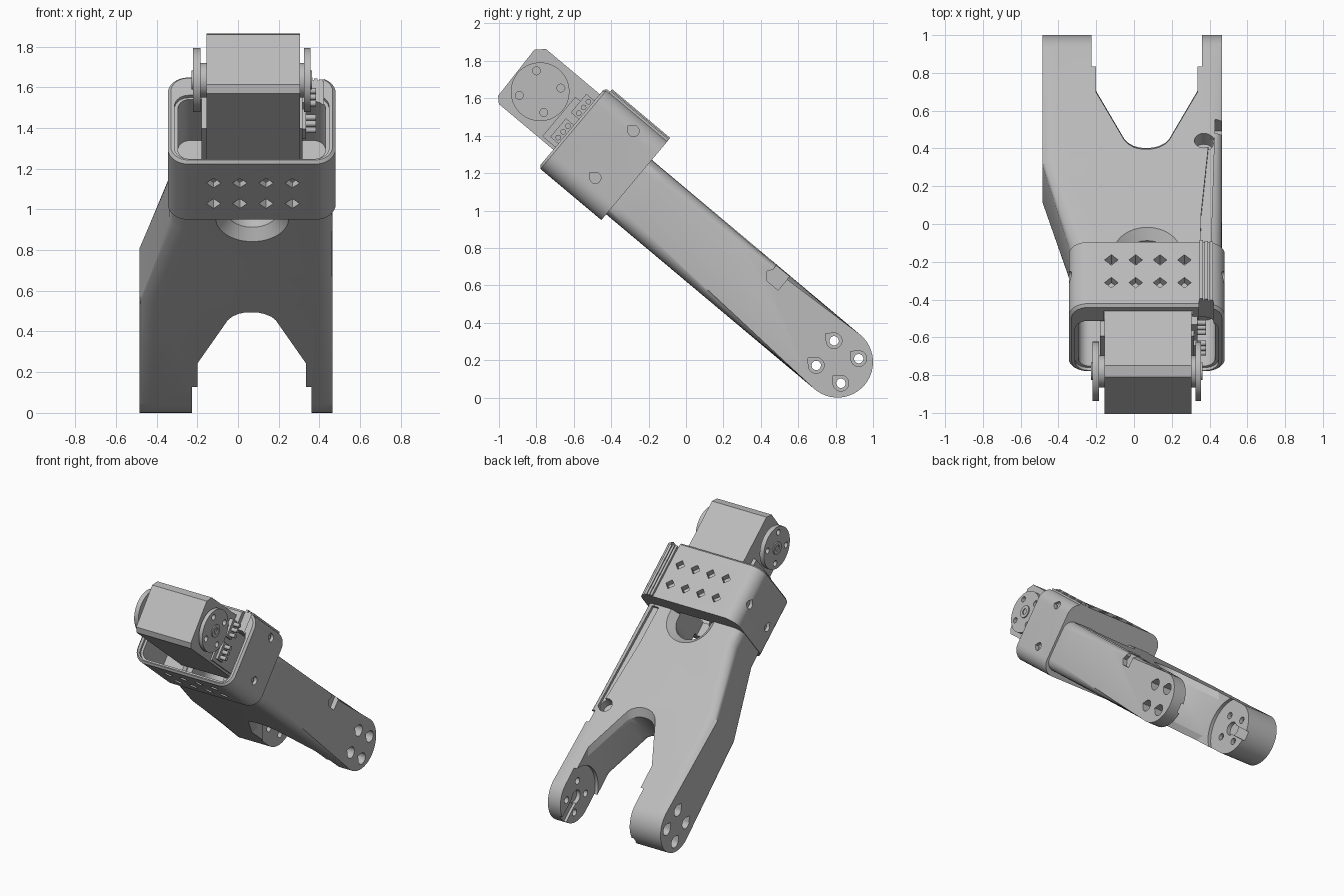
import bpy, bmesh, math

if "Cube" in bpy.data.objects:
    bpy.data.objects.remove(bpy.data.objects["Cube"])

grey = bpy.data.materials.new("grey plastic")
grey.use_nodes = True
grey.diffuse_color = (0.5, 0.5, 0.5, 1)
grey.node_tree.nodes["Principled BSDF"].inputs["Base Color"].default_value = (0.5, 0.5, 0.5, 1)

# Part space: x across, u along the arm from fork pivot to motor, w through its thickness
TO_XYZ = {"x": lambda p, t: (t, -p[0], p[1]),
          "u": lambda p, t: (p[0], -t, p[1]),
          "w": lambda p, t: (p[0], -p[1], t)}


def finish(name, bm):
    bmesh.ops.recalc_face_normals(bm, faces=bm.faces)
    mesh = bpy.data.meshes.new(name)
    bm.to_mesh(mesh)
    bm.free()
    mesh.materials.append(grey)
    obj = bpy.data.objects.new(name, mesh)
    bpy.context.collection.objects.link(obj)
    obj.location = (0, 0.81, 0.19)
    obj.rotation_euler = (math.radians(-40), 0, 0)
    return obj


def loft(axis, layers):
    """Closed solid through (outline, position) layers."""
    bm = bmesh.new()
    rings = [[bm.verts.new(TO_XYZ[axis](p, t)) for p in pts] for pts, t in layers]
    n = len(rings[0])
    for a, b in zip(rings, rings[1:]):
        for i in range(n):
            bm.faces.new((a[i], a[(i + 1) % n], b[(i + 1) % n], b[i]))
    bm.faces.new(rings[0])
    bm.faces.new(rings[-1][::-1])
    return bm


def prism(name, axis, pts, a, b):
    return finish(name, loft(axis, [(pts, a), (pts, b)]))


def arc(cx, cy, r, start, end, n):
    angles = [math.radians(start + (end - start) * i / n) for i in range(n + 1)]
    return [(cx + r * math.cos(a), cy + r * math.sin(a)) for a in angles]


def circle(cx, cy, r, n=32):
    return arc(cx, cy, r, 0, 360, n)[:-1]


def teardrop(cx, cy, r):
    return arc(cx, cy, r, 45, 315, 20) + [(cx + r * 1.41, cy)]


def rect(a, b, c, d):
    return [(a, c), (b, c), (b, d), (a, d)]


def rounded(a, b, c, d, r):
    return (arc(b - r, d - r, r, 0, 90, 8) + arc(a + r, d - r, r, 90, 180, 8)
            + arc(a + r, c + r, r, 180, 270, 8) + arc(b - r, c + r, r, 270, 360, 8))


def cut(target, cutter):
    cutter.hide_render = True
    mod = target.modifiers.new("cut", "BOOLEAN")
    mod.operation, mod.solver, mod.object = "DIFFERENCE", "EXACT", cutter
    bpy.context.view_layer.objects.active = target
    bpy.ops.object.modifier_apply(modifier=mod.name)
    bpy.data.objects.remove(cutter)


def cut_prism(target, *args):
    cut(target, prism("cutter", *args))


def flared(outline, half=0.19, r=0.05):
    """Cutter through the thickness whose rims open out into fillets."""
    side = [(half + 0.05, r)]
    for i in range(6):
        a = math.radians(18 * i)
        side.append((half - r * math.sin(a), r - r * math.sin(a) if i == 0 else r * (1 - math.cos(math.pi / 2 - a))))
    layers = [(outline(f), -w) for w, f in side] + [(outline(f), w) for w, f in reversed(side)]
    return finish("cutter", loft("w", layers))


# Forked arm: rounded bar, pulled in on the right towards the clamp
stadium = arc(0, 0, 0.19, 90, 270, 24) + [(1.54, -0.19), (1.54, 0.19)]
bm = loft("x", [(stadium, -0.485), (stadium, 0.465)])
rims = [e for e in bm.edges if abs(e.verts[0].co.x - e.verts[1].co.x) < 0.001]
bmesh.ops.bevel(bm, geom=rims, offset=0.075, segments=6, profile=0.5, affect="EDGES")
for u in (0.78, 1.34):
    bmesh.ops.bisect_plane(bm, geom=bm.verts[:] + bm.edges[:] + bm.faces[:],
                           plane_co=(0, -u, 0), plane_no=(0, 1, 0))
for v in bm.verts:
    if v.co.x < 0:
        v.co.x += 0.145 * min(max((-v.co.y - 0.78) / 0.56, 0), 1)
arm = finish("forked_arm", bm)


def fork_gap(f):
    half = [(-0.2, -0.3), (-0.2, 0.257), (-0.05, 0.59), (-0.03, 0.615), (0, 0.637), (0.03, 0.647)]
    other = [(0.1, 0.647), (0.13, 0.637), (0.165, 0.615), (0.185, 0.59), (0.335, 0.257), (0.335, -0.3)]
    return [(x, u + (f if u > 0 else 0)) for x, u in half + [(0.065, 0.65)] + other]


def wrist_slot(f):
    r = 0.13 + f
    return arc(0.07, 1.42, r, 180, 360, 24) + [(0.07 + r, 1.7), (0.07 - r, 1.7)]


cut(arm, flared(fork_gap))
cut(arm, flared(wrist_slot))

# Seats for the round joint plates, bolt holes and counterbores in both fork tips
for inner, seat, outer in ((-0.2, -0.225, -0.5), (0.335, 0.36, 0.48)):
    out = 1 if outer > 0 else -1
    cut_prism(arm, "x", circle(0, 0, 0.23, 48), inner - out * 0.05, seat)
    cut_prism(arm, "x", circle(0, 0, 0.05), inner - out * 0.05, seat + out * 0.03)
    cut_prism(arm, "x", rect(-0.3, 0, -0.035, 0.035), inner - out * 0.04, seat + out * 0.02)
    for k in range(4):
        a = math.radians(45 + 90 * k - 4)
        cu, cw = 0.115 * math.cos(a), 0.115 * math.sin(a)
        cut_prism(arm, "x", circle(cu, cw, 0.025, 20), inner - out * 0.03, outer)
        cut_prism(arm, "x", teardrop(cu, cw, 0.042), seat + out * 0.03, outer)

# Cable channel on the left leg with its exit hole and side notch
cut_prism(arm, "w", [(0.4, 0.6), (0.425, 0.62), (0.405, 1.44), (0.35, 1.44), (0.355, 1.15)], 0.165, 0.3)
cut_prism(arm, "w", circle(0.37, 0.64, 0.05), 0.1, 0.3)
cut_prism(arm, "x", [(0.49, 0.09), (0.57, 0.09), (0.6, 0.13), (0.58, 0.16), (0.6, 0.25), (0.49, 0.25)], 0.43, 0.5)

# Clamp sleeve around the motor
box = rounded(-0.345, 0.48, -0.23, 0.325, 0.1)
small = rounded(-0.33, 0.465, -0.215, 0.31, 0.085)
sleeve = finish("motor_sleeve", loft("u", [(box, 1.455), (box, 1.88), (small, 1.894)]))
cut_prism(sleeve, "u", rounded(-0.295, 0.43, -0.195, 0.19, 0.06), 1.56, 2.0)
cut_prism(sleeve, "u", rounded(-0.312, 0.447, -0.208, 0.2, 0.07), 1.875, 2.0)
cut_prism(sleeve, "w", wrist_slot(0), -0.17, 0.17)
cut_prism(sleeve, "u", rect(-0.16, 0.31, 0.1, 0.281), 1.57, 2.0)
cut_prism(sleeve, "u", rect(0.345, 0.42, 0.15, 0.4), 1.86, 2.0)
for u in (1.578, 1.735):
    for i in range(4):
        cut_prism(sleeve, "w", circle(-0.12 + 0.129 * i, u, 0.036, 4), -0.4, 0.4)

# Side screws of the sleeve
for u, w in ((1.629, 0.245), (1.625, -0.078)):
    for face, depth in ((0.5, 0.455), (-0.365, -0.32)):
        cut_prism(sleeve, "x", teardrop(u, w, 0.03), depth, face)
        prism("sleeve_screw", "x", circle(u, w, 0.016, 20), depth * 0.97, depth * 1.015)

# Cable ribs on top of the sleeve
for i in range(3):
    x = 0.347 + 0.026 * i
    prism("sleeve_rib", "u", rect(x, x + 0.018, 0.28, 0.343 - 0.006 * i), 1.456, 1.86)

# Motor body with chamfered front edges, and its wider middle shell
motor = [(1.57, -0.107), (2.274, -0.107), (2.305, -0.076), (2.315, 0.237), (2.27, 0.28), (1.57, 0.28)]
prism("motor_body", "x", motor, -0.155, 0.305)
prism("motor_shell", "x", rect(1.57, 1.985, -0.09, 0.185), -0.18, 0.318)

# Round output plates on both sides of the motor, with four bolt holes
for a, b, near, cap in ((-0.22, -0.185, -0.15, -0.228), (0.355, 0.325, 0.3, 0.363)):
    plate = prism("output_plate", "x", circle(2.147, 0.085, 0.157, 48), a, b)
    for k in range(4):
        ang = math.radians(45 + 90 * k - 5)
        cut_prism(plate, "x", circle(2.147 + 0.113 * math.cos(ang), 0.085 + 0.113 * math.sin(ang), 0.021, 20),
                  min(a, b) - 0.02, max(a, b) + 0.02)
    prism("output_hub", "x", circle(2.147, 0.085, 0.085), near, b)
    boss = prism("output_boss", "x", circle(2.147, 0.085, 0.047), b, cap)
    cut_prism(boss, "x", circle(2.147, 0.085, 0.022, 20), cap * 0.96, cap * 1.1)

# Cable sockets with three pins each
for w in (0.0, 0.17):
    prism("cable_socket", "x", rect(1.875, 1.95, w - 0.065, w + 0.065), 0.3, 0.335)
    for i in (-1, 0, 1):
        prism("socket_pin", "x", circle(1.915, w + 0.04 * i, 0.015, 12), 0.33, 0.382)

for obj in bpy.context.scene.objects:
    if obj.type == "MESH":
        bpy.ops.object.select_all(action="DESELECT")
        obj.select_set(True)
        bpy.context.view_layer.objects.active = obj
        bpy.ops.object.shade_smooth_by_angle(angle=math.radians(32))
